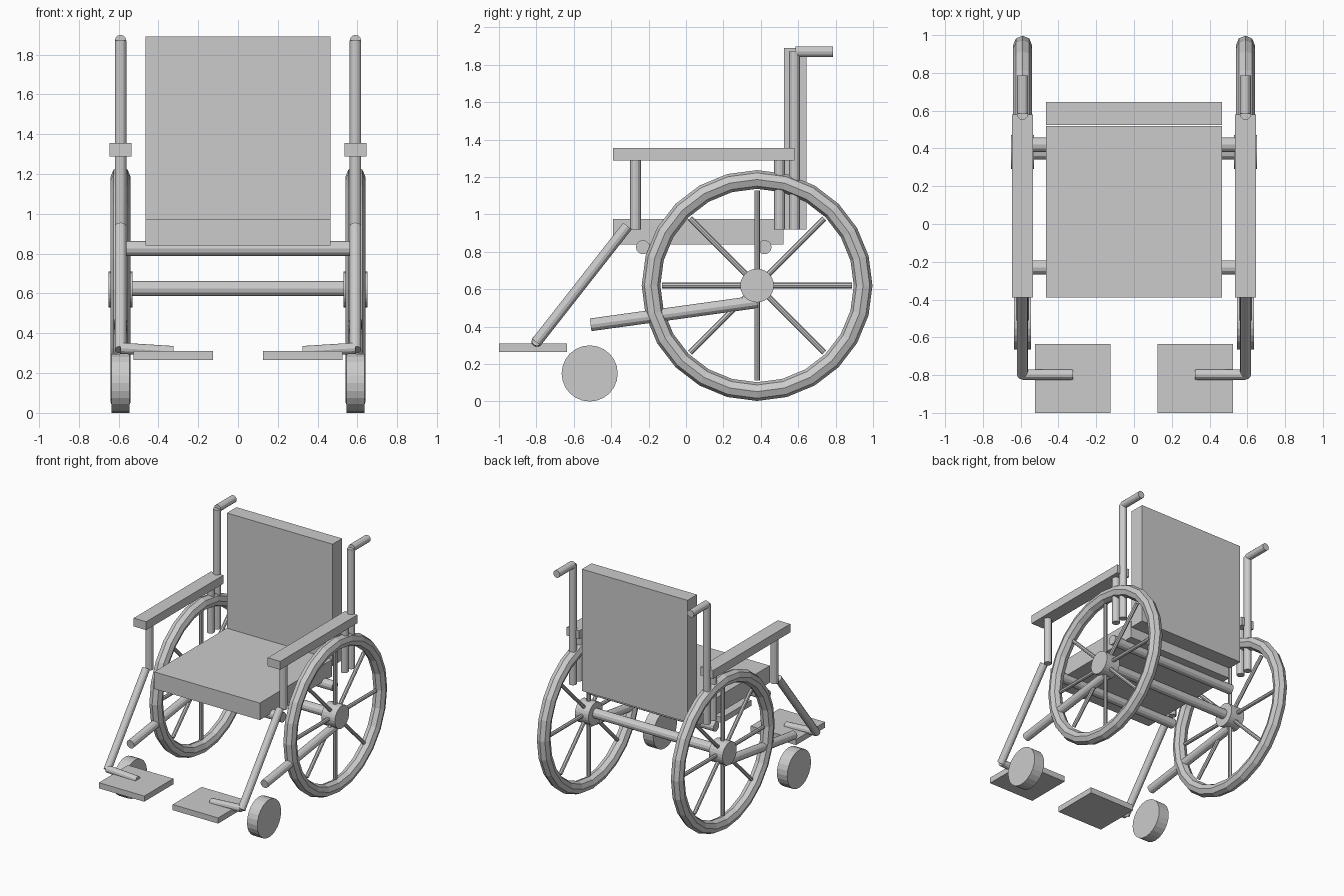
import bpy
from math import pi, cos, sin
from mathutils import Vector

if "Cube" in bpy.data.objects:
    bpy.data.objects.remove(bpy.data.objects["Cube"])

SIDE_X = 0.59          # plane of the wheels and side frames
WHEEL = (0.38, 0.62)   # y, z of the wheel centre


def box(name, x, y, z):
    bpy.ops.mesh.primitive_cube_add(size=1, location=[(a + b) / 2 for a, b in (x, y, z)])
    ob = bpy.context.object
    ob.name = name
    ob.scale = [b - a for a, b in (x, y, z)]
    return ob


def tube(name, a, b, r, sides=12):
    a, b = Vector(a), Vector(b)
    d = b - a
    bpy.ops.mesh.primitive_cylinder_add(vertices=sides, radius=r, depth=d.length,
                                        location=(a + b) / 2)
    ob = bpy.context.object
    ob.name = name
    ob.rotation_euler = d.to_track_quat('Z', 'Y').to_euler()
    return ob


# Seat and backrest
box("seat", (-0.465, 0.465), (-0.39, 0.52), (0.84, 0.975))
box("backrest", (-0.465, 0.465), (0.525, 0.645), (0.92, 1.89))

# Cross bars and axle
for name, y, z in (("front_cross_bar", -0.23, 0.825),
                   ("rear_cross_bar", 0.42, 0.825),
                   ("axle", WHEEL[0], 0.625)):
    tube(name, (-0.56, y, z), (0.56, y, z), 0.038)

for s, side in ((-1, "left"), (1, "right")):
    x = s * SIDE_X

    def xr(a, b):
        return sorted((s * a, s * b))

    # Large wheel: rim, hub, spokes
    bpy.ops.mesh.primitive_torus_add(location=(x, *WHEEL), rotation=(0, pi / 2, 0),
                                     major_radius=0.567, minor_radius=0.05,
                                     major_segments=24, minor_segments=8)
    bpy.context.object.name = side + "_wheel_rim"
    tube(side + "_wheel_hub", (x - 0.06, *WHEEL), (x + 0.06, *WHEEL), 0.09, 24)
    for i in range(4):
        dy, dz = 0.508 * cos(i * pi / 4), 0.508 * sin(i * pi / 4)
        tube(f"{side}_spoke_{i + 1}", (x, WHEEL[0] - dy, WHEEL[1] - dz),
             (x, WHEEL[0] + dy, WHEEL[1] + dz), 0.015, 8)

    # Caster and its lower frame tube
    tube(side + "_caster", (x - 0.045, -0.515, 0.15), (x + 0.045, -0.515, 0.15), 0.15, 24)
    tube(side + "_lower_frame", (x, 0.38, 0.533), (x, -0.51, 0.41), 0.034)

    # Armrest with posts
    box(side + "_armrest", xr(0.535, 0.645), (-0.39, 0.58), (1.288, 1.355))
    tube(side + "_front_arm_post", (x, -0.27, 0.92), (x, -0.27, 1.30), 0.029)
    tube(side + "_rear_arm_post", (x, 0.50, 0.92), (x, 0.50, 1.30), 0.029)

    # Push handle
    tube(side + "_back_post", (x, 0.58, 0.92), (x, 0.58, 1.87), 0.029)
    tube(side + "_push_handle", (x, 0.585, 1.87), (x, 0.785, 1.87), 0.029)

    # Leg support and footplate
    tube(side + "_leg_tube", (x, -0.313, 0.938), (x, -0.80, 0.317), 0.029)
    tube(side + "_foot_bar", (x, -0.797, 0.325), (s * 0.325, -0.797, 0.308), 0.028)
    box(side + "_footplate", xr(0.125, 0.525), (-1.0, -0.635), (0.265, 0.31))
